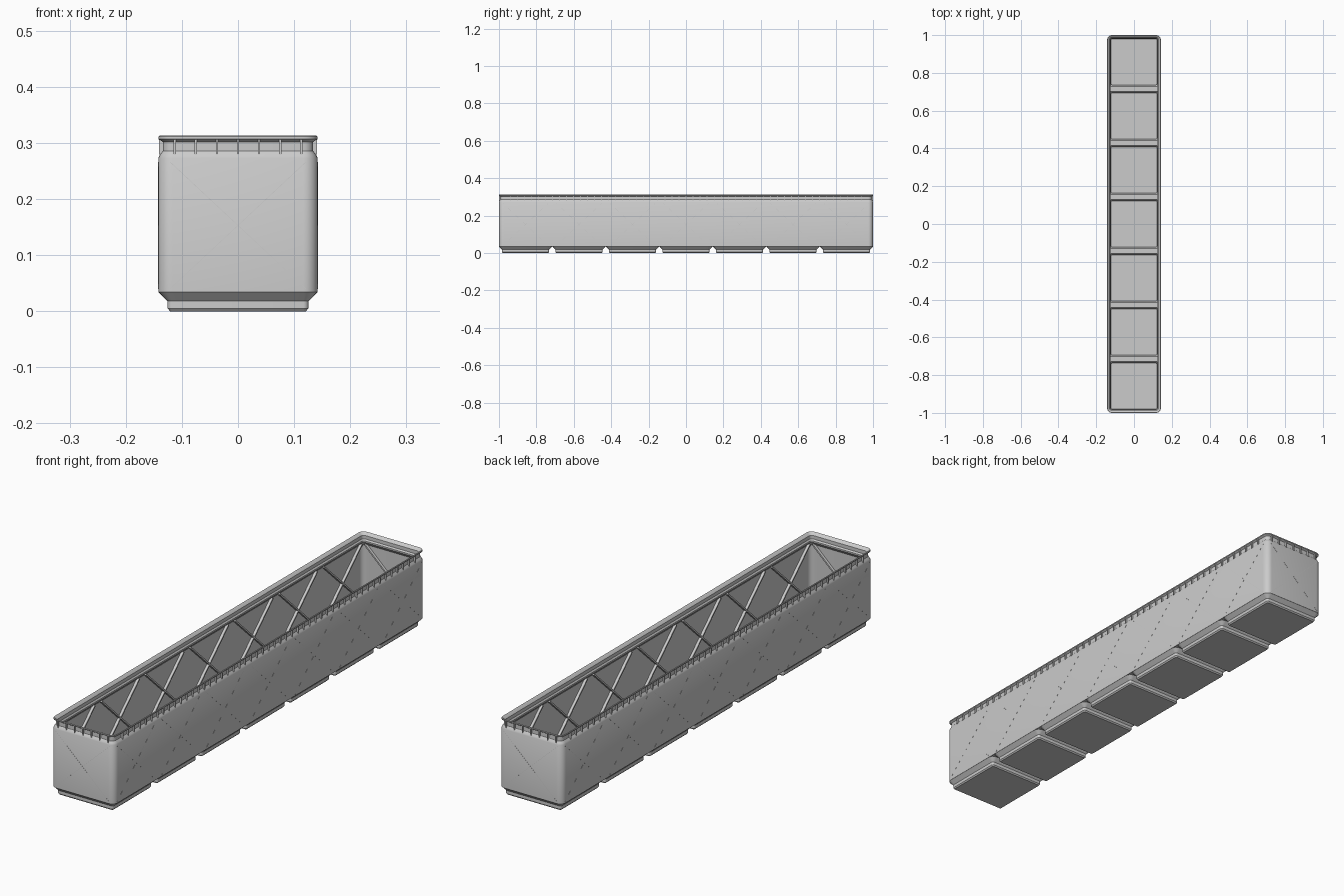
import bpy, bmesh, math
from mathutils import Matrix, Vector

if "Cube" in bpy.data.objects:
    bpy.data.objects.remove(bpy.data.objects["Cube"])

PITCH = 0.286          # spacing of the square cells
HALF = 0.142           # half width of one cell
HX, HY = HALF, 1.0     # half size of the whole bin
RADIUS = 0.0256
CELLS = [(k - 3) * PITCH for k in range(7)]

grey = bpy.data.materials.new("light_grey")
grey.diffuse_color = (0.6, 0.6, 0.6, 1)
grey.use_nodes = True
grey.node_tree.nodes["Principled BSDF"].inputs["Base Color"].default_value = grey.diffuse_color


def finish(name, bm):
    bmesh.ops.recalc_face_normals(bm, faces=bm.faces)
    me = bpy.data.meshes.new(name)
    bm.to_mesh(me)
    bm.free()
    ob = bpy.data.objects.new(name, me)
    me.materials.append(grey)
    bpy.context.collection.objects.link(ob)
    bpy.ops.object.select_all(action='DESELECT')
    ob.select_set(True)
    bpy.context.view_layer.objects.active = ob
    bpy.ops.object.shade_smooth_by_angle(angle=math.radians(30))
    return ob


def rounded_loop(bm, hx, hy, cy, inset, z, seg=6):
    """Ring of vertices around a rounded rectangle."""
    r = max(RADIUS - inset, 0.003)
    ax, ay = hx - inset - r, hy - inset - r
    ring = []
    for q, (sx, sy) in enumerate(((1, 1), (-1, 1), (-1, -1), (1, -1))):
        for i in range(seg + 1):
            a = (q + i / seg) * math.pi / 2
            ring.append(bm.verts.new((sx * ax + r * math.cos(a),
                                      cy + sy * ay + r * math.sin(a), z)))
    return ring


def loft(bm, hx, hy, cy, profile, closed):
    """Skin a profile of (inset, height) around a rounded rectangle."""
    rings = [rounded_loop(bm, hx, hy, cy, d, z) for d, z in profile]
    pairs = list(zip(rings, rings[1:]))
    if closed:
        pairs.append((rings[-1], rings[0]))
    else:
        bm.faces.new(rings[0])
        bm.faces.new(rings[-1])
    n = len(rings[0])
    for a, b in pairs:
        for i in range(n):
            j = (i + 1) % n
            bm.faces.new((a[i], a[j], b[j], b[i]))


def box(bm, size, matrix):
    bmesh.ops.create_cube(bm, size=1, matrix=matrix @ Matrix.Diagonal((*size, 1)))


# Thin walls with the undercut stacking lip
bm = bmesh.new()
loft(bm, HX, HY, 0, [
    (0, 0.034), (0, 0.273), (0.003, 0.279), (0.008, 0.286), (0.008, 0.302),
    (0, 0.307), (0, 0.311), (0.002, 0.313), (0.004, 0.312), (0.013, 0.302),
    (0.013, 0.288), (0.0175, 0.282), (0.0175, 0.276), (0.005, 0.262),
    (0.005, 0.034)], True)
finish("bin_walls", bm)

# Hollow stepped feet, one per cell
bm = bmesh.new()
for cy in CELLS:
    loft(bm, HALF, HALF, cy, [
        (0.021, 0), (0.0165, 0.005), (0.0165, 0.018), (0.0005, 0.034),
        (0.0005, 0.040), (0.012, 0.040), (0.021, 0.026), (0.021, 0.006)], False)
finish("feet", bm)

# Bridges closing the gaps between feet
bm = bmesh.new()
for a, b in zip(CELLS, CELLS[1:]):
    box(bm, (2 * HX - 0.004, 0.012, 0.006),
        Matrix.Translation((0, (a + b) / 2, 0.037)))
finish("foot_bridges", bm)

# Small ribs under the lip
bm = bmesh.new()
STEP = 0.0376
for s in (-1, 1):
    for i in range(-3, 4):
        box(bm, (0.004, 0.008, 0.027),
            Matrix.Translation((i * STEP, s * (HY - 0.005), 0.2925)))
    for i in range(-25, 26):
        box(bm, (0.008, 0.004, 0.027),
            Matrix.Translation((s * (HX - 0.005), i * STEP, 0.2925)))
finish("lip_ribs", bm)


def crosses(name, width, near, far):
    """Diagonal strips on every wall panel, between two insets from outside."""
    bm = bmesh.new()
    panels = [(s * math.pi / 2, HX, s * cy) for s in (-1, 1) for cy in CELLS]
    panels += [(0, HY, 0), (math.pi, HY, 0)]
    w, h = 0.242, 0.226
    for turn, dist, shift in panels:
        place = Matrix.Rotation(turn, 4, 'Z') @ Matrix.Translation(
            (shift, -dist + (near + far) / 2, 0.153))
        for s in (-1, 1):
            box(bm, (math.hypot(w, h), far - near, width),
                place @ Matrix.Rotation(s * math.atan2(h, w), 4, 'Y'))
    finish(name, bm)


# Inner cross braces and the fine score lines outside them
crosses("cross_braces", 0.006, 0.004, 0.016)
crosses("score_lines", 0.0008, -0.0003, 0.001)
